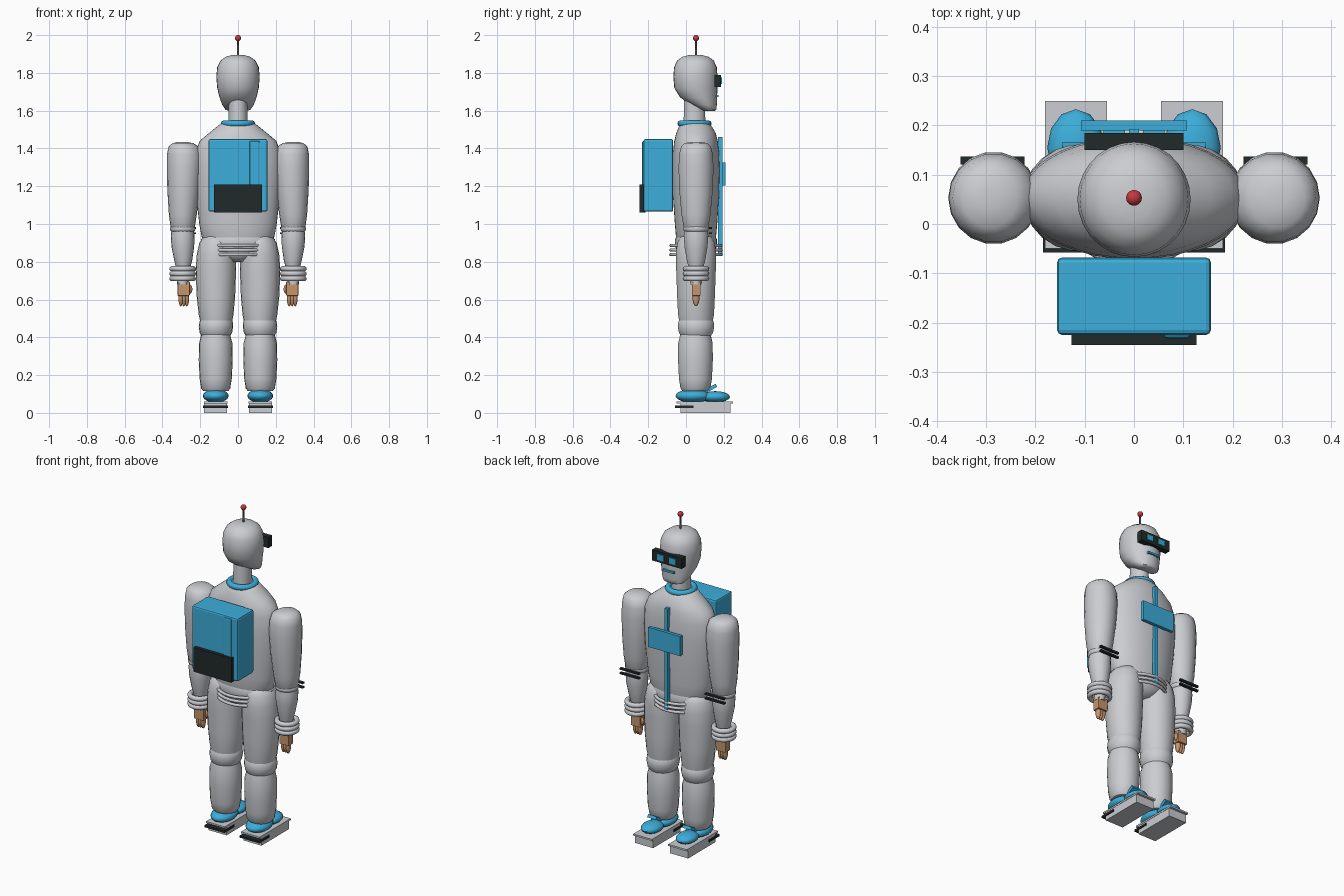
import bpy, bmesh, math
from mathutils import Matrix

cube = bpy.data.objects.get("Cube")
if cube:
    bpy.data.objects.remove(cube)


def material(name, r, g, b):
    m = bpy.data.materials.new(name)
    m.use_nodes = True
    m.diffuse_color = (r, g, b, 1)
    bsdf = next(n for n in m.node_tree.nodes if n.type == 'BSDF_PRINCIPLED')
    bsdf.inputs["Base Color"].default_value = (r, g, b, 1)
    return m


WHITE = material("suit white", 0.60, 0.61, 0.64)
BLUE = material("bright blue", 0.045, 0.42, 0.70)
BLACK = material("soft black", 0.015, 0.023, 0.023)
SKIN = material("skin tan", 0.56, 0.30, 0.15)
RED = material("signal red", 0.56, 0.04, 0.05)
METAL = material("dark metal", 0.10, 0.10, 0.11)
CY = 0.053  # depth of the body axis


def finish(name, bm, mat, smooth=True):
    bmesh.ops.recalc_face_normals(bm, faces=bm.faces)
    me = bpy.data.meshes.new(name)
    bm.to_mesh(me)
    bm.free()
    me.materials.append(mat)
    ob = bpy.data.objects.new(name, me)
    bpy.context.collection.objects.link(ob)
    if smooth:
        bpy.ops.object.select_all(action='DESELECT')
        ob.select_set(True)
        bpy.context.view_layer.objects.active = ob
        bpy.ops.object.shade_smooth_by_angle(angle=math.radians(50))
    return ob


def box(name, x, y, z, mat, bevel=0, tilt=0):
    """Box from (min, max) ranges, optionally bevelled and tilted about x."""
    bm = bmesh.new()
    bmesh.ops.create_cube(bm, size=1)
    size = [b - a for a, b in (x, y, z)]
    mid = [(a + b) / 2 for a, b in (x, y, z)]
    bmesh.ops.scale(bm, vec=size, verts=bm.verts)
    if bevel:
        bmesh.ops.bevel(bm, geom=bm.edges[:], offset=bevel, segments=2,
                        affect='EDGES', profile=0.5)
    bm.transform(Matrix.Translation(mid) @ Matrix.Rotation(tilt, 4, 'X'))
    return finish(name, bm, mat, smooth=False)


def ball(name, pos, radii, mat, seg=20):
    bm = bmesh.new()
    bmesh.ops.create_uvsphere(bm, u_segments=seg, v_segments=seg // 2 + 2, radius=1)
    bm.transform(Matrix.Translation(pos) @ Matrix.Diagonal((*radii, 1)))
    return finish(name, bm, mat)


def loft(name, rows, mat, seg=28):
    """Closed skin through elliptical rows of (z, x, y, x radius, y radius)."""
    bm = bmesh.new()
    rings = []
    for z, x, y, rx, ry in rows:
        angles = [math.tau * i / seg for i in range(seg)]
        rings.append([bm.verts.new((x + rx * math.cos(a), y + ry * math.sin(a), z))
                      for a in angles])
    for lo, hi in zip(rings, rings[1:]):
        for i in range(seg):
            j = (i + 1) % seg
            bm.faces.new((lo[i], lo[j], hi[j], hi[i]))
    bm.faces.new(rings[0])
    bm.faces.new(rings[-1])
    return finish(name, bm, mat)


def ring(name, pos, rx, ry, tube, mat, seg=28, sides=10):
    """Torus lying flat; rx and ry are the radii of its centre line."""
    bm = bmesh.new()
    grid = []
    for i in range(seg):
        a = math.tau * i / seg
        loop = []
        for k in range(sides):
            b = math.tau * k / sides
            d = tube * math.cos(b)
            loop.append(bm.verts.new((pos[0] + (rx + d) * math.cos(a),
                                      pos[1] + (ry + d) * math.sin(a),
                                      pos[2] + tube * math.sin(b))))
        grid.append(loop)
    for i in range(seg):
        p, q = grid[i], grid[(i + 1) % seg]
        for k in range(sides):
            m = (k + 1) % sides
            bm.faces.new((p[k], q[k], q[m], p[m]))
    return finish(name, bm, mat)


# Head, with the jaw leaning forward
loft("head", [(1.598, 0, .125, .045, .025), (1.605, 0, .118, .066, .042),
              (1.63, 0, .095, .083, .068), (1.67, 0, .067, .098, .098),
              (1.72, 0, .052, .110, .114), (1.78, 0, .05, .115, .117),
              (1.83, 0, .05, .110, .113), (1.865, 0, .05, .093, .097),
              (1.885, 0, .05, .066, .070), (1.893, 0, .05, .037, .04),
              (1.896, 0, .05, .01, .01)], WHITE)
loft("neck", [(1.5, 0, .045, .052, .058), (1.68, 0, .045, .048, .055)], WHITE)
ring("collar", (0, .045, 1.532), .073, .073, .017, BLUE)
loft("antenna_rod", [(1.88, 0, CY, .006, .006), (1.98, 0, CY, .005, .005)], METAL, seg=10)
ball("antenna_tip", (0, CY, 1.984), (.016, .016, .016), RED)

# Face
box("visor", (-.1, .1), (.15, .185), (1.725, 1.79), BLACK)
box("mouth", (-.037, .037), (.155, .172), (1.672, 1.684), BLUE)

# Torso and pelvis
loft("torso", [(.87, 0, CY, .15, .09), (.93, 0, CY, .192, .106),
               (1.0, 0, CY, .205, .112), (1.15, 0, CY, .222, .122),
               (1.28, 0, CY, .23, .125), (1.38, 0, CY, .226, .122),
               (1.44, 0, CY, .203, .115), (1.48, 0, CY, .155, .105),
               (1.515, 0, .05, .112, .088), (1.54, 0, .048, .08, .07)], WHITE, seg=36)
loft("pelvis", [(.80, 0, CY, .05, .06), (.83, 0, CY, .12, .09),
                (.88, 0, CY, .19, .11), (.92, 0, CY, .195, .11),
                (.945, 0, CY, .17, .10)], WHITE)
for i in range(3):
    ring(f"waist_ring_{i + 1}", (0, CY, .886 - .024 * i), .148, .133, .009, WHITE)

# Chest strip and panel
box("chest_strip", (-.01, .01), (.17, .193), (.845, 1.46), BLUE)
box("chest_panel", (-.108, .108), (.19, .21), (1.205, 1.325), BLUE)

# Backpack
box("backpack", (-.156, .156), (-.225, -.068), (1.065, 1.45), BLUE, bevel=.01)
box("backpack_pocket", (-.127, .127), (-.246, -.215), (1.062, 1.21), BLACK)
box("backpack_tube", (.06, .115), (-.232, -.2), (1.085, 1.44), BLUE, bevel=.008)

for side, s in (("left", 1), ("right", -1)):
    def span(a, b):
        return tuple(sorted((s * a, s * b)))

    # Lens
    box(f"{side}_lens", span(.018, .062), (.18, .191), (1.74, 1.776), BLUE)

    # Arm
    ax = s * .287
    loft(f"{side}_upper_arm",
         [(.95, s * .293, CY, .05, .05), (.975, s * .293, CY, .063, .065),
          (1.05, s * .292, CY, .074, .078), (1.18, s * .288, CY, .086, .09),
          (1.30, s * .285, CY, .092, .094), (1.37, s * .285, CY, .091, .09),
          (1.41, s * .288, CY, .080, .08), (1.428, s * .292, CY, .055, .06),
          (1.435, s * .294, CY, .02, .02)], WHITE, seg=18)
    ring(f"{side}_elbow_fold", (s * .293, CY, .975), .048, .048, .02, WHITE, seg=16)
    loft(f"{side}_forearm",
         [(.77, s * .29, CY, .038, .040), (.81, s * .29, CY, .048, .050),
          (.88, s * .292, CY, .060, .062), (.94, s * .293, CY, .063, .066),
          (.99, s * .293, CY, .055, .057)], WHITE, seg=18)
    for i in range(3):
        ring(f"{side}_cuff_{i + 1}", (s * .293, CY, .763 - .026 * i),
             .056, .056, .0145, WHITE)
    for i in range(2):
        z = .978 - .027 * i
        box(f"{side}_arm_band_{i + 1}", span(.222, .352), (.121, .137),
            (z - .005, z + .005), BLACK)

    # Hand
    hx = s * .288
    loft(f"{side}_wrist", [(.68, s * .293, CY, .03, .03), (.78, s * .293, CY, .035, .035)], WHITE)
    box(f"{side}_palm", span(.255, .32), (.031, .077), (.62, .695), SKIN, bevel=.004)
    for i in range(3):
        ball(f"{side}_finger_{i + 1}", (s * (.271 + .016 * i), CY, .607),
             (.013, .018, .043), SKIN, seg=10)
    ball(f"{side}_thumb", (s * .253, .06, .655), (.012, .012, .024), SKIN, seg=10)

    # Leg
    loft(f"{side}_thigh",
         [(.45, s * .115, CY, .078, .083), (.52, s * .116, CY, .092, .096),
          (.62, s * .117, CY, .102, .101), (.76, s * .117, CY, .107, .106),
          (.84, s * .115, CY, .103, .108), (.90, s * .112, CY, .093, .1),
          (.935, s * .11, CY, .07, .08), (.95, s * .11, CY, .03, .04)], WHITE, seg=22)
    loft(f"{side}_knee",
         [(.405, s * .117, CY, .074, .078), (.425, s * .117, CY, .086, .091),
          (.455, s * .117, CY, .091, .097), (.485, s * .116, CY, .088, .094),
          (.505, s * .116, CY, .075, .08)], WHITE, seg=22)
    loft(f"{side}_calf",
         [(.115, s * .118, .05, .066, .068), (.13, s * .118, .05, .077, .080),
          (.18, s * .118, .05, .085, .088), (.28, s * .118, .05, .09, .093),
          (.37, s * .118, .05, .088, .092), (.42, s * .118, .05, .075, .08)],
         WHITE, seg=22)

    # Shoe
    ball(f"{side}_shoe_heel", (s * .118, .038, .09), (.068, .093, .036), BLUE)
    ball(f"{side}_shoe_toe", (s * .118, .155, .085), (.058, .078, .030), BLUE, seg=12)
    box(f"{side}_shoe_tongue", span(.09, .146), (.095, .165), (.12, .138), BLUE, tilt=.5)
    box(f"{side}_sole", span(.057, .179), (-.03, .235), (0, .056), WHITE)
    box(f"{side}_sole_rim", span(.055, .181), (-.05, .25), (.05, .06), WHITE)
    box(f"{side}_heel_stripe", span(.052, .185), (-.058, .04), (.026, .039), BLACK)
